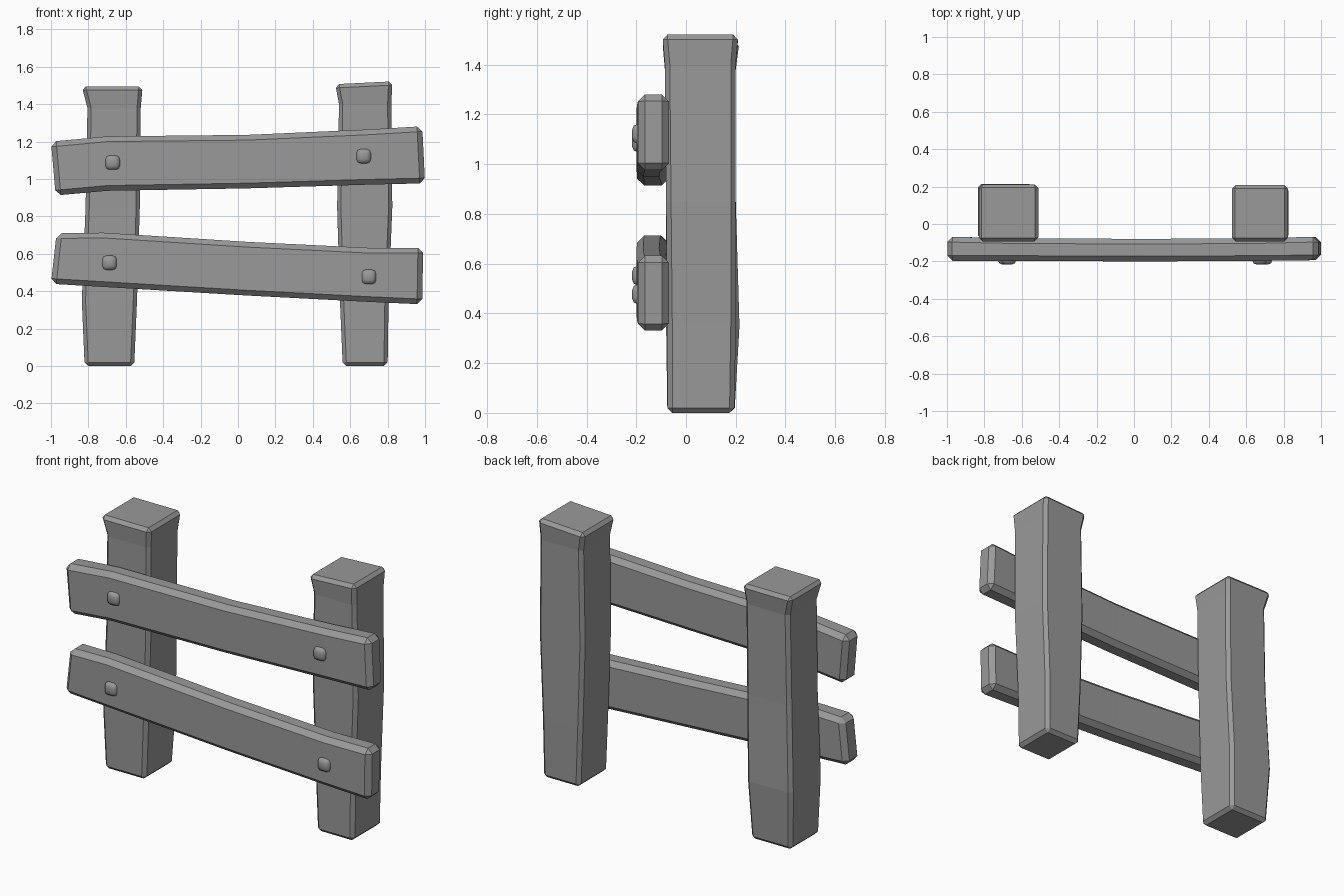
import bpy, bmesh
from mathutils import Vector

cube = bpy.data.objects.get("Cube")
if cube:
    bpy.data.objects.remove(cube)

grey = bpy.data.materials.new("weathered grey")
grey.use_nodes = True
colour = (0.32, 0.32, 0.32, 1)
grey.diffuse_color = colour
grey.node_tree.nodes["Principled BSDF"].inputs["Base Color"].default_value = colour


def finish(name, bm, width, segments=1):
    """Turn a bmesh into a bevelled object."""
    bmesh.ops.recalc_face_normals(bm, faces=bm.faces)
    mesh = bpy.data.meshes.new(name)
    bm.to_mesh(mesh)
    bm.free()
    mesh.materials.append(grey)
    ob = bpy.data.objects.new(name, mesh)
    bpy.context.collection.objects.link(ob)
    bevel = ob.modifiers.new("worn edges", "BEVEL")
    bevel.width = width
    bevel.segments = segments
    bevel.limit_method = "ANGLE"
    bevel.angle_limit = 0.9
    return ob


def loft(name, rings, width):
    """Skin four-cornered rings into a closed beam."""
    bm = bmesh.new()
    loops = [[bm.verts.new(p) for p in ring] for ring in rings]
    for a, b in zip(loops, loops[1:]):
        for i in range(4):
            j = (i + 1) % 4
            bm.faces.new((a[i], a[j], b[j], b[i]))
    bm.faces.new(loops[0])
    bm.faces.new(loops[-1])
    return finish(name, bm, width)


def post(name, sections, tilt=0):
    """Sections: height, x range, y range; the top can slope by tilt."""
    rings = [[Vector(p) for p in ((x0, y0, z), (x1, y0, z), (x1, y1, z), (x0, y1, z))]
             for z, x0, x1, y0, y1 in sections]
    for corner in rings[-1][1:3]:
        corner.z += tilt
    loft(name, rings, 0.02)


def rail(name, sections):
    """Sections: x at bottom and top, z range, y range."""
    loft(name, [((xb, y0, z0), (xt, y0, z1), (xt, y1, z1), (xb, y1, z0))
                for xb, xt, z0, z1, y0, y1 in sections], 0.028)


# Posts
post("right_post", [
    (0, -0.82, -0.555, -0.075, 0.195),
    (0.35, -0.835, -0.54, -0.08, 0.215),
    (0.85, -0.815, -0.525, -0.08, 0.2),
    (1.38, -0.805, -0.52, -0.085, 0.2),
    (1.495, -0.835, -0.51, -0.095, 0.215)])
post("left_post", [
    (0, 0.56, 0.8, -0.075, 0.195),
    (0.35, 0.545, 0.805, -0.075, 0.2),
    (0.85, 0.53, 0.825, -0.08, 0.2),
    (1.4, 0.54, 0.82, -0.085, 0.2),
    (1.507, 0.52, 0.825, -0.095, 0.21)], 0.015)

# Rails
rail("upper_rail", [
    (-0.975, -1.0, 0.912, 1.2, -0.197, -0.068),
    (-0.7, -0.7, 0.937, 1.228, -0.197, -0.075),
    (0.05, 0.05, 0.95, 1.236, -0.2, -0.08),
    (0.7, 0.7, 0.97, 1.265, -0.197, -0.075),
    (1.0, 0.985, 0.977, 1.282, -0.193, -0.068)])
rail("lower_rail", [
    (-1.0, -0.97, 0.44, 0.71, -0.197, -0.068),
    (-0.72, -0.72, 0.423, 0.713, -0.197, -0.075),
    (0.05, 0.05, 0.377, 0.664, -0.2, -0.08),
    (0.7, 0.7, 0.343, 0.632, -0.197, -0.075),
    (0.985, 0.99, 0.33, 0.632, -0.193, -0.068)])

# Peg heads
pegs = {"upper_right_peg": (-0.67, 1.088), "upper_left_peg": (0.672, 1.122),
        "lower_right_peg": (-0.687, 0.552), "lower_left_peg": (0.7, 0.477)}
for name, (x, z) in pegs.items():
    bm = bmesh.new()
    bmesh.ops.create_cube(bm, size=1)
    bmesh.ops.scale(bm, vec=(0.08, 0.06, 0.08), verts=bm.verts)
    bmesh.ops.translate(bm, vec=(x, -0.187, z), verts=bm.verts)
    ob = finish(name, bm, 0.024, 2)
    for face in ob.data.polygons:
        face.use_smooth = True
